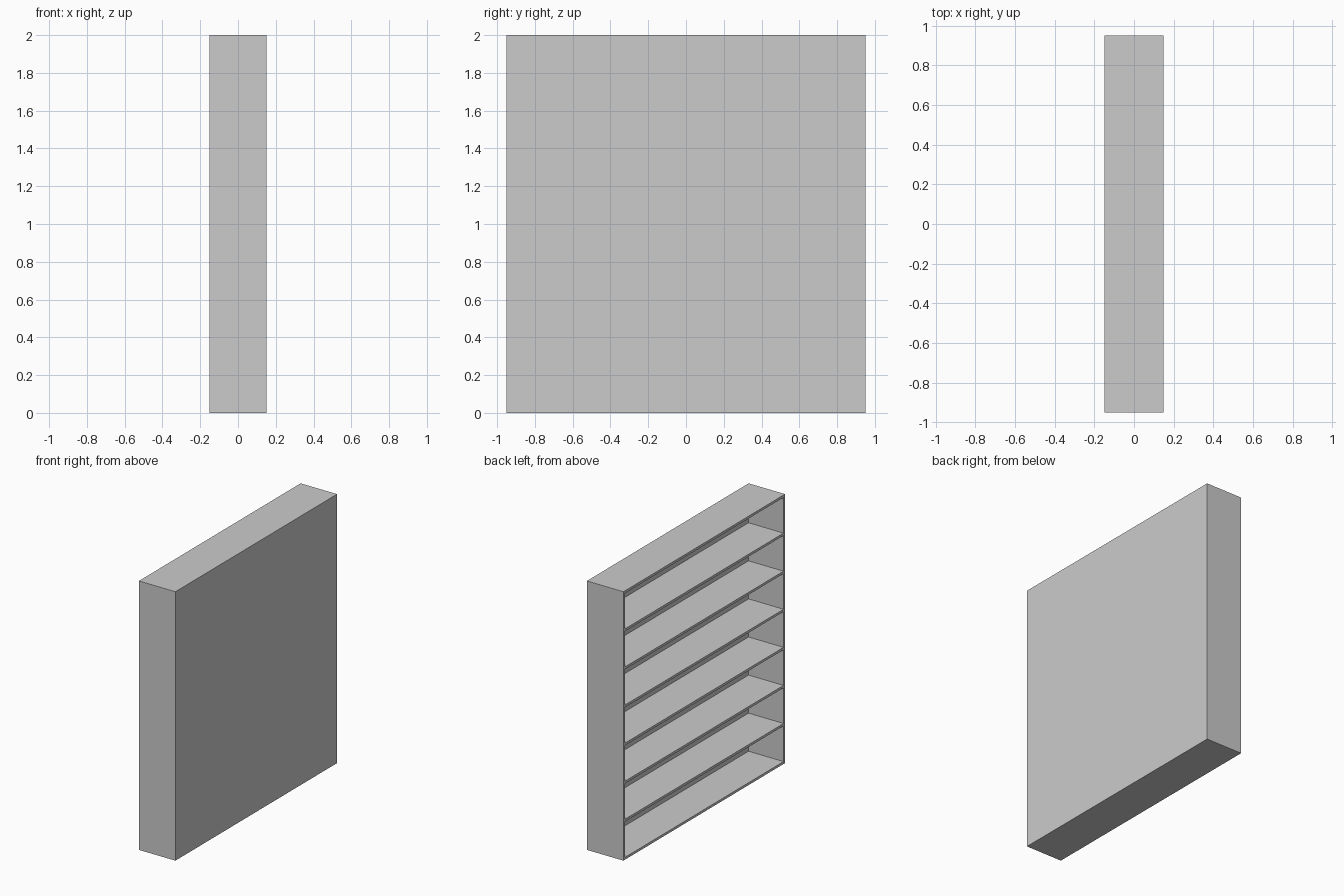
import bpy

if "Cube" in bpy.data.objects:
    bpy.data.objects.remove(bpy.data.objects["Cube"])

DEPTH, WIDTH, HEIGHT = 0.30, 1.90, 2.00   # x, y, z
T = 0.018        # board thickness
BACK = 0.012     # back panel thickness
BAYS = 7         # open compartments


def box(name, lo, hi):
    """Axis-aligned board between two corners."""
    bpy.ops.mesh.primitive_cube_add(size=1, location=[(a + b) / 2 for a, b in zip(lo, hi)])
    ob = bpy.context.object
    ob.name = name
    ob.scale = [b - a for a, b in zip(lo, hi)]
    bpy.ops.object.transform_apply(location=False, rotation=False, scale=True)
    return ob


x, y = DEPTH / 2, WIDTH / 2
inner_x = x - BACK

# Back panel closes the +x side; the case is open towards -x
box("back_panel", (inner_x, -y, 0), (x, y, HEIGHT))

# Side panels
box("side_panel_front", (-x, -y, 0), (inner_x, -y + T, HEIGHT))
box("side_panel_rear", (-x, y - T, 0), (inner_x, y, HEIGHT))

# Bottom, evenly spaced shelves and top
pitch = (HEIGHT - T) / BAYS
for i in range(BAYS + 1):
    name = "bottom_board" if i == 0 else "top_board" if i == BAYS else f"shelf_{i}"
    z = i * pitch
    box(name, (-x, -y + T, z), (inner_x, y - T, z + T))
